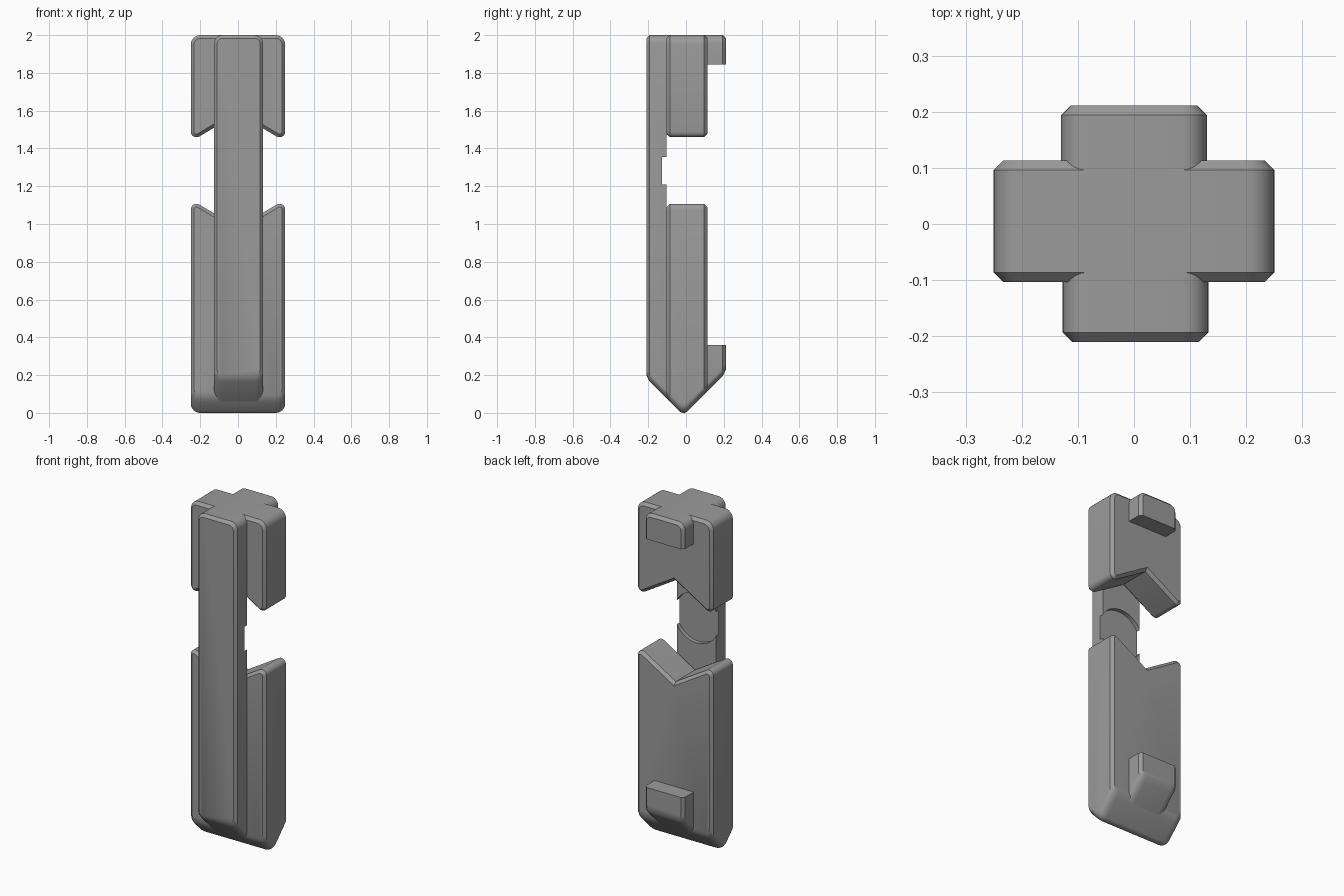
import bpy, bmesh, math
from mathutils import Vector

if "Cube" in bpy.data.objects:
    bpy.data.objects.remove(bpy.data.objects["Cube"])

CH = 0.017            # chamfer on front and back rims
SEG = 6               # segments per rounded corner

grey = bpy.data.materials.new("mid grey")
grey.diffuse_color = (0.33, 0.33, 0.33, 1)
grey.use_nodes = True
grey.node_tree.nodes["Principled BSDF"].inputs["Base Color"].default_value = grey.diffuse_color


def keel(y):
    """Height of the rounded 45 degree wedge underside at depth y."""
    d, r = abs(y + 0.013), 0.0314
    if d < r * math.sqrt(0.5):
        return r - math.sqrt(r * r - d * d)
    return d - 0.013


def outline(corners, inset):
    """Counter-clockwise (x, z, radius) corners -> inset, rounded point loop."""
    n = len(corners)
    pts = [Vector(c[:2]) for c in corners]
    moved = []
    for i in range(n):
        a = (pts[i] - pts[i - 1]).normalized()
        b = (pts[(i + 1) % n] - pts[i]).normalized()
        na, nb = Vector((-a.y, a.x)), Vector((-b.y, b.x))
        moved.append(pts[i] + (na + nb) * inset / (1 + na.dot(nb)))
    loop = []
    for i in range(n):
        p, r = moved[i], corners[i][2]
        if r == 0:
            loop.append(p)
            continue
        r -= inset
        a = (p - moved[i - 1]).normalized()
        b = (moved[(i + 1) % n] - p).normalized()
        turn = a.angle(b)
        start = p - a * r * math.tan(turn / 2)
        centre = start + Vector((-a.y, a.x)) * r
        base = math.atan2(start.y - centre.y, start.x - centre.x)
        for k in range(SEG + 1):
            t = base + turn * k / SEG
            loop.append(centre + Vector((math.cos(t), math.sin(t))) * r)
    return loop


def loft(name, shape, sections, dx=0):
    """Skin the outlines shape(y, inset) over (y, inset) sections."""
    bm = bmesh.new()
    rings = [[bm.verts.new((p.x + dx, y, p.y)) for p in outline(shape(y, i), i)]
             for y, i in sections]
    for r0, r1 in zip(rings, rings[1:]):
        for k in range(len(r0)):
            bm.faces.new((r0[k - 1], r0[k], r1[k], r1[k - 1]))
    bm.faces.new(rings[0])
    bm.faces.new(rings[-1])
    bmesh.ops.recalc_face_normals(bm, faces=bm.faces)
    me = bpy.data.meshes.new(name)
    bm.to_mesh(me)
    bm.free()
    me.materials.append(grey)
    ob = bpy.data.objects.new(name, me)
    bpy.context.collection.objects.link(ob)
    return ob


def cut(ob, cutter):
    """Subtract a cutter, then remove it."""
    cutter.data.materials.append(grey)
    mod = ob.modifiers.new("cut", 'BOOLEAN')
    mod.operation, mod.solver, mod.object = 'DIFFERENCE', 'EXACT', cutter
    bpy.context.view_layer.objects.active = ob
    bpy.ops.object.modifier_apply(modifier=mod.name)
    bpy.data.objects.remove(cutter)


# Lower body: wedge underside, V notch on top
arc = [(-0.013 + 0.0222 * math.sin(math.radians(a)), 0) for a in range(-90, 91, 15)]
lower_body = loft("lower_body", lambda y, i: [
    (-0.25, keel(y), 0.05), (0.25, keel(y), 0.05), (0.25, 1.13, 0.03),
    (0, 0.98, 0), (-0.25, 1.13, 0.03)],
    [(-0.103, CH), (-0.103 + CH, 0)] + arc + [(0.113 - CH, 0), (0.113, CH)])

# Upper body: V notch underneath
upper_body = loft("upper_body", lambda y, i: [
    (-0.25, 1.436, 0.03), (0, 1.586, 0), (0.25, 1.436, 0.03),
    (0.25, 2, 0.05), (-0.25, 2, 0.05)],
    [(-0.103, CH), (-0.103 + CH, 0), (0.113 - CH, 0), (0.113, CH)])

# Front bar joining both bodies
front_bar = loft("front_bar", lambda y, i: [
    (-0.13, keel(y), 0.045), (0.13, keel(y), 0.045),
    (0.13, 2, 0.045), (-0.13, 2, 0.045)],
    [(-0.21, CH), (-0.21 + CH, 0), (-0.08, 0)], dx=0.003)

# Bar is flush with the body front inside the gap, with a shallow round recess
bpy.ops.mesh.primitive_cube_add(size=1, location=(0, 0.097, 1.283))
gap = bpy.context.object
gap.scale = (1, 0.4, 0.66)
cut(front_bar, gap)
bpy.ops.mesh.primitive_cylinder_add(vertices=64, radius=0.149, depth=0.1,
                                    location=(0.003, -0.077, 1.283),
                                    rotation=(math.pi / 2, 0, 0))
cut(front_bar, bpy.context.object)

# Back tabs: rounded on the outer end, square on the end facing the middle
tab_sections = [(0.08, 0), (0.211 - CH, 0), (0.211, CH)]
upper_tab = loft("upper_back_tab", lambda y, i: [
    (-0.13, 1.845 - i, 0), (0.13, 1.845 - i, 0),
    (0.13, 2, 0.045), (-0.13, 2, 0.045)], tab_sections)
lower_tab = loft("lower_back_tab", lambda y, i: [
    (-0.13, keel(y), 0.045), (0.13, keel(y), 0.045),
    (0.13, 0.36 + i, 0), (-0.13, 0.36 + i, 0)], tab_sections)

# Smooth the rounded corners, keep chamfers crisp
bpy.ops.object.select_all(action='DESELECT')
for ob in (lower_body, upper_body, front_bar, upper_tab, lower_tab):
    ob.select_set(True)
bpy.context.view_layer.objects.active = lower_body
bpy.ops.object.shade_smooth_by_angle(angle=math.radians(30))
